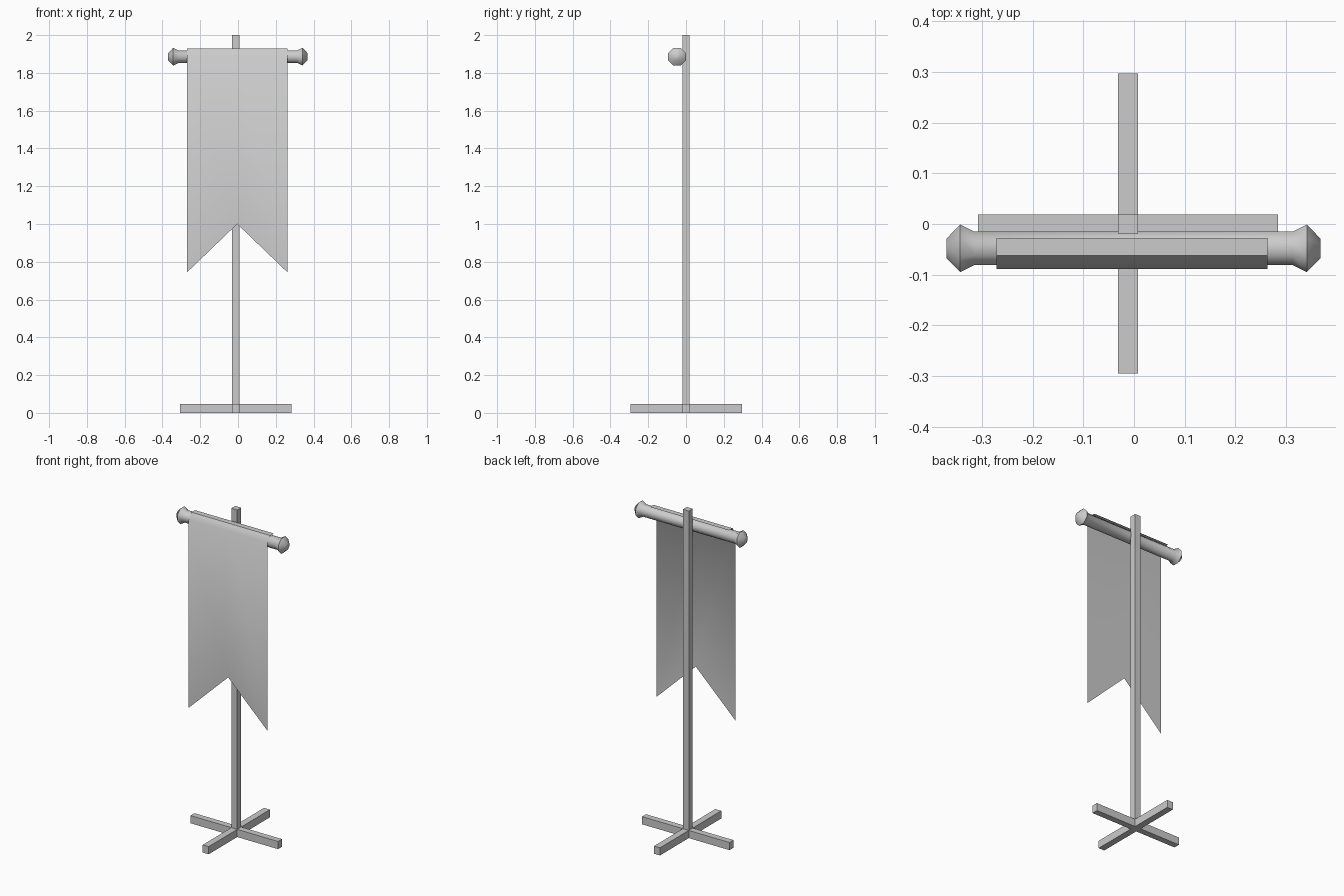
import bpy, bmesh, math
from mathutils import Vector

if "Cube" in bpy.data.objects:
    bpy.data.objects.remove(bpy.data.objects["Cube"])


def make_object(name, verts, faces, smooth=None):
    mesh = bpy.data.meshes.new(name)
    mesh.from_pydata(verts, [], faces)
    bm = bmesh.new()
    bm.from_mesh(mesh)
    bmesh.ops.recalc_face_normals(bm, faces=bm.faces)
    bm.to_mesh(mesh)
    bm.free()
    obj = bpy.data.objects.new(name, mesh)
    bpy.context.collection.objects.link(obj)
    if smooth:
        bpy.ops.object.select_all(action='DESELECT')
        obj.select_set(True)
        bpy.context.view_layer.objects.active = obj
        bpy.ops.object.shade_smooth_by_angle(angle=math.radians(smooth))
    return obj


def box(name, lo, hi):
    lo, hi = Vector(lo), Vector(hi)
    bpy.ops.mesh.primitive_cube_add(size=1, location=(lo + hi) / 2)
    obj = bpy.context.object
    obj.name = name
    obj.scale = hi - lo
    bpy.ops.object.transform_apply(location=False, rotation=False, scale=True)
    return obj


# Square upright pole
PX0, PX1, PY = -0.032, 0.008, 0.019
box("pole", (PX0, -PY, 0), (PX1, PY, 2))

# Four feet butting against the pole
H = 0.047
box("foot_left", (-0.308, -PY, 0), (PX0, PY, H))
box("foot_right", (PX1, -PY, 0), (0.284, PY, H))
box("foot_front", (PX0, -0.295, 0), (PX1, -PY, H))
box("foot_back", (PX0, PY, 0), (PX1, 0.297, H))

# Octagonal crossbar with flared knobs at both ends, lathed about x
SIDES, BAR_Y, BAR_Z = 8, -0.048, 1.886
half = [(0.369, 0.019), (0.342, 0.047), (0.314, 0.033)]
profile = [(-x, r) for x, r in half] + [(x, r) for x, r in reversed(half)]
verts, faces = [], []
for x, r in profile:
    radius = r / math.cos(math.pi / SIDES)
    for i in range(SIDES):
        a = 2 * math.pi * (i + 0.5) / SIDES
        verts.append((x - 0.001, BAR_Y + radius * math.cos(a), BAR_Z + radius * math.sin(a)))
for k in range(len(profile) - 1):
    for i in range(SIDES):
        j = (i + 1) % SIDES
        faces.append((k * SIDES + i, k * SIDES + j, (k + 1) * SIDES + j, (k + 1) * SIDES + i))
faces.append(tuple(range(SIDES)))
faces.append(tuple(range((len(profile) - 1) * SIDES, len(profile) * SIDES)))
make_object("crossbar", verts, faces, smooth=50)

# Swallow-tailed cloth, folded over the top of the crossbar
XS = (-0.271, -0.004, 0.263)
rows = [(-0.028, 1.928), (-0.062, 1.928), (-0.089, 1.894)]
verts = [(x, y, z) for y, z in rows for x in XS]
verts += [(x, -0.089, z) for x, z in zip(XS, (0.743, 1.0, 0.743))]
faces = [(r * 3 + c, r * 3 + 3 + c, r * 3 + 4 + c, r * 3 + 1 + c)
         for r in range(3) for c in range(2)]
make_object("banner_cloth", verts, faces, smooth=50)
